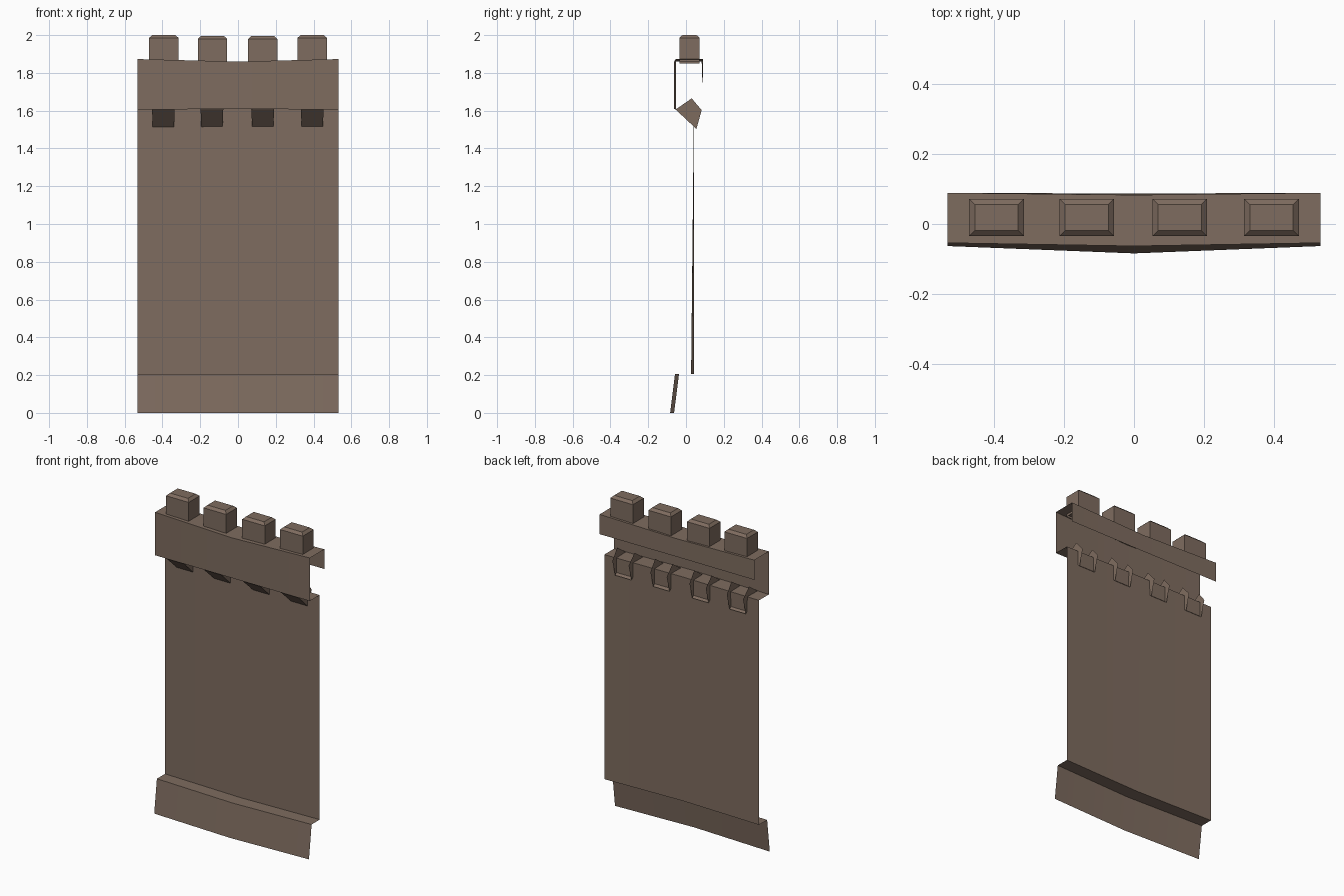
import bpy, bmesh, math

if "Cube" in bpy.data.objects:
    bpy.data.objects.remove(bpy.data.objects["Cube"])

stone = bpy.data.materials.new("brown_stone")
stone.diffuse_color = (0.21, 0.15, 0.115, 1)
stone.use_nodes = True
stone.node_tree.nodes["Principled BSDF"].inputs["Base Color"].default_value = stone.diffuse_color
HALF = 0.533


def make(name, verts, faces, smooth=False):
    me = bpy.data.meshes.new(name)
    me.from_pydata(verts, [], faces)
    me.materials.append(stone)
    ob = bpy.data.objects.new(name, me)
    bpy.context.collection.objects.link(ob)
    if smooth:
        bpy.context.view_layer.objects.active = ob
        ob.select_set(True)
        bpy.ops.object.shade_smooth_by_angle(angle=math.radians(35))
        ob.select_set(False)
    return ob


def strip(name, ends, mids):
    """Open sheet along x, with one (y, z) profile at both ends and one at the middle."""
    n = len(ends)
    verts = []
    for x, prof in ((-HALF, ends), (0, mids), (HALF, ends)):
        verts += [(x, y, z) for y, z in prof]
    faces = [(c * n + i, (c + 1) * n + i, (c + 1) * n + i + 1, c * n + i + 1)
             for c in range(2) for i in range(n - 1)]
    return make(name, verts, faces, True)


# sloped plinth, step, main wall, overhang, parapet band, walkway and rear lip
strip("wall_shell",
      [(-0.063, 0), (-0.037, 0.207), (0.043, 0.207), (0.043, 1.605),
       (-0.054, 1.605), (-0.054, 1.873), (0.089, 1.873), (0.089, 1.75)],
      [(-0.084, 0), (-0.058, 0.207), (0.027, 0.207), (0.042, 1.61),
       (-0.063, 1.61), (-0.063, 1.86), (0.083, 1.86), (0.087, 1.75)])

# merlons: open-bottomed blocks with a softly domed cap
for i, (cx, top) in enumerate(((-0.393, 2.0), (-0.135, 1.994), (0.131, 1.994), (0.393, 2.0))):
    verts = []
    for z, inset in ((top - 0.143, 0), (top - 0.015, 0), (top, 0.016)):
        hx, y0, y1 = 0.078 - inset, -0.035 + inset, 0.072 - inset
        verts += [(cx - hx, y0, z), (cx + hx, y0, z), (cx + hx, y1, z), (cx - hx, y1, z)]
    faces = [(r + k, r + (k + 1) % 4, r + 4 + (k + 1) % 4, r + 4 + k)
             for r in (0, 4) for k in range(4)] + [(8, 9, 10, 11)]
    ob = make(f"merlon_{i + 1}", verts, faces, True)
    # cap shades smoothly, edge to the sides stays sharp
    bpy.context.view_layer.objects.active = ob
    ob.select_set(True)
    bpy.ops.object.shade_smooth_by_angle(angle=math.radians(46.5))
    ob.select_set(False)
    for e in ob.data.edges:
        if all(4 <= v < 8 for v in e.vertices):
            e.use_edge_sharp = True

# corbels: tilted blocks under the parapet, open at the top and back
for i, cx in enumerate((-0.395, -0.138, 0.131, 0.393)):
    side = [(-0.055, 1.606, 0.060), (0.055, 1.503, 0.056),
            (0.083, 1.603, 0.056), (0.030, 1.665, 0.060)]
    verts = [(cx + s * w, y, z) for s in (-1, 1) for y, z, w in side]
    make(f"corbel_{i + 1}", verts, [(0, 3, 2, 1), (4, 5, 6, 7), (0, 1, 5, 4)])
